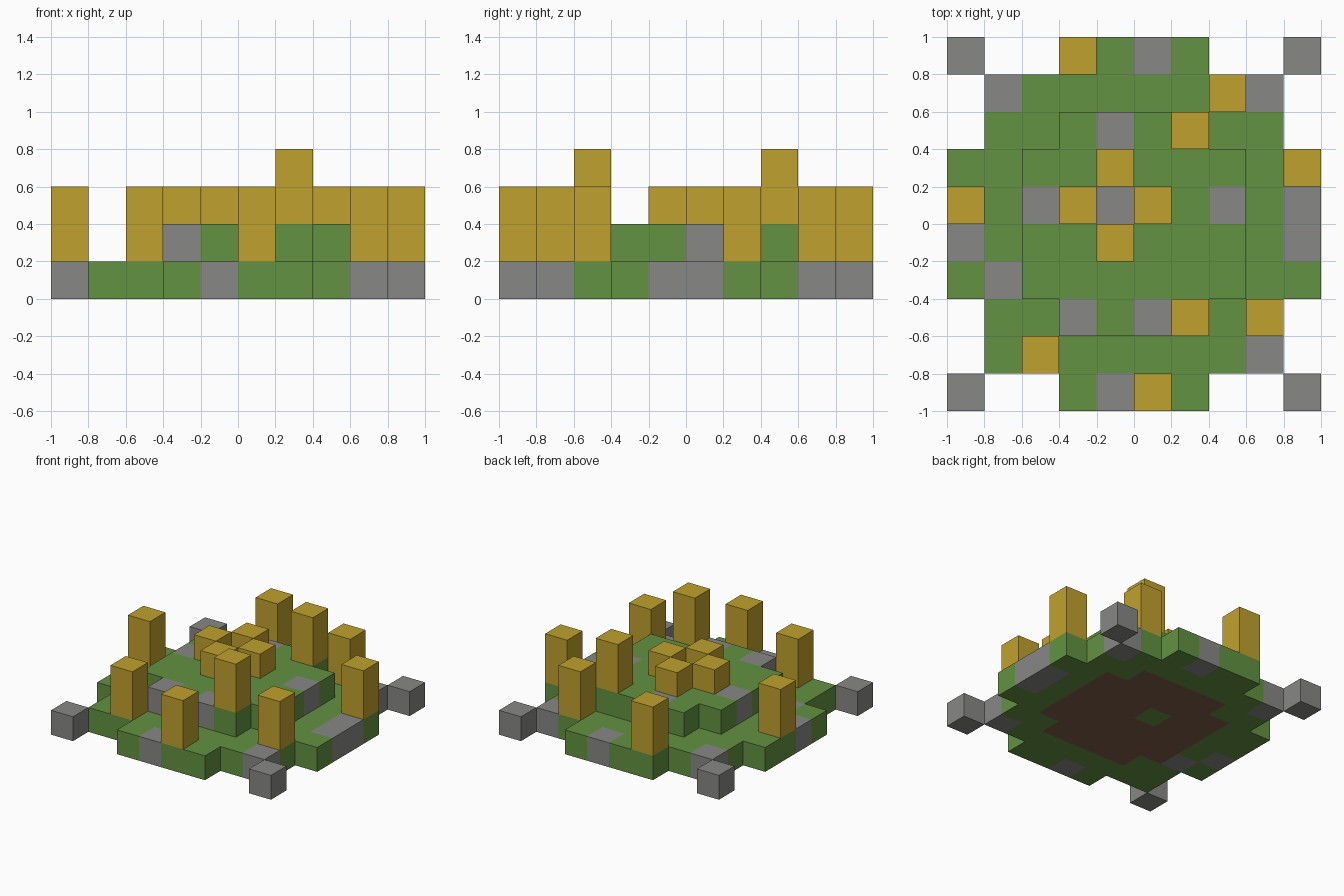
import bpy
import bmesh
from mathutils import Vector

if "Cube" in bpy.data.objects:
    bpy.data.objects.remove(bpy.data.objects["Cube"], do_unlink=True)

CELL = 0.2


def linear(c):
    c /= 255
    return c / 12.92 if c <= 0.04045 else ((c + 0.055) / 1.055) ** 2.4


def make_material(name, *rgb):
    mat = bpy.data.materials.new(name)
    mat.use_nodes = True
    colour = (*[linear(c) for c in rgb], 1)
    mat.diffuse_color = colour
    mat.node_tree.nodes["Principled BSDF"].inputs["Base Color"].default_value = colour
    return mat


# Letters used in the plans: G grass, S stone, D dirt, P pillar
PALETTE = {
    "G": make_material("grass_green", 98, 146, 65),
    "S": make_material("stone_grey", 135, 137, 134),
    "D": make_material("dirt_brown", 126, 93, 74),
    "P": make_material("pillar_gold", 192, 161, 46),
}
LETTERS = list(PALETTE)

# Plans run from the back row to the front row, left column at -x
GROUND = """
S..GGSG..S
.SGGGGGGS.
.GGDDDDGG.
GGDDDDDDGG
GGDDGDDDGS
SGDDDDDDGS
GSDDDDDDGG
.GGDDDDGG.
.GGGGGGGS.
S..GSGG..S
"""
TERRACE = """
..........
..........
...GSGG...
..GGGGGG..
..SGSGGS..
..GGGGGG..
..GGGGGG..
...SGSG...
..........
..........
"""
# Tall pillars stand on whichever tier is below; short blocks ring the centre
TALL_PILLARS = [(0, 3), (1, 7), (2, 6), (3, 9), (4, 0), (7, 6), (7, 8), (8, 2), (9, 5)]
SHORT_BLOCKS = [(3, 4), (4, 3), (4, 5), (5, 4)]


def read_plan(plan, level):
    return {(col, 9 - row, level): letter
            for row, line in enumerate(plan.split())
            for col, letter in enumerate(line) if letter != "."}


ground = read_plan(GROUND, 0)
terrace = read_plan(TERRACE, 1)


def column(row, col, height):
    x, y = col, 9 - row
    base = 2 if (x, y, 1) in terrace else 1
    return {(x, y, base + k): "P" for k in range(height)}


parts = {"ground_tier": ground, "upper_terrace": terrace}
for i, (row, col) in enumerate(TALL_PILLARS, 1):
    parts[f"tall_pillar_{i}"] = column(row, col, 2)
for i, (row, col) in enumerate(SHORT_BLOCKS, 1):
    parts[f"centre_block_{i}"] = column(row, col, 1)

filled = set().union(*parts.values())


def build(name, cells):
    """Make one block part, leaving out faces buried against other blocks."""
    mesh = bpy.data.meshes.new(name)
    used = [k for k in LETTERS if k in cells.values()]
    for letter in used:
        mesh.materials.append(PALETTE[letter])
    bm = bmesh.new()
    for cell, letter in cells.items():
        centre = Vector(cell) + Vector((0.5, 0.5, 0.5))
        for axis in range(3):
            for sign in (-1, 1):
                n = Vector((0, 0, 0))
                n[axis] = sign
                if tuple(int(c + d) for c, d in zip(cell, n)) in filled:
                    continue
                u = Vector((0, 0, 0))
                u[(axis + 1) % 3] = 1
                v = n.cross(u)
                corners = [centre + (n + a * u + b * v) / 2
                           for a, b in ((-1, -1), (1, -1), (1, 1), (-1, 1))]
                face = bm.faces.new([bm.verts.new(
                    ((p.x - 5) * CELL, (p.y - 5) * CELL, p.z * CELL)) for p in corners])
                face.material_index = used.index(letter)
    bmesh.ops.remove_doubles(bm, verts=bm.verts, dist=0.001)
    # Join flat neighbouring faces of one colour
    bmesh.ops.dissolve_limit(bm, angle_limit=0.01, verts=bm.verts, edges=bm.edges,
                             delimit={"MATERIAL"})
    bm.to_mesh(mesh)
    bm.free()
    bpy.context.collection.objects.link(bpy.data.objects.new(name, mesh))


for name, cells in parts.items():
    build(name, cells)
